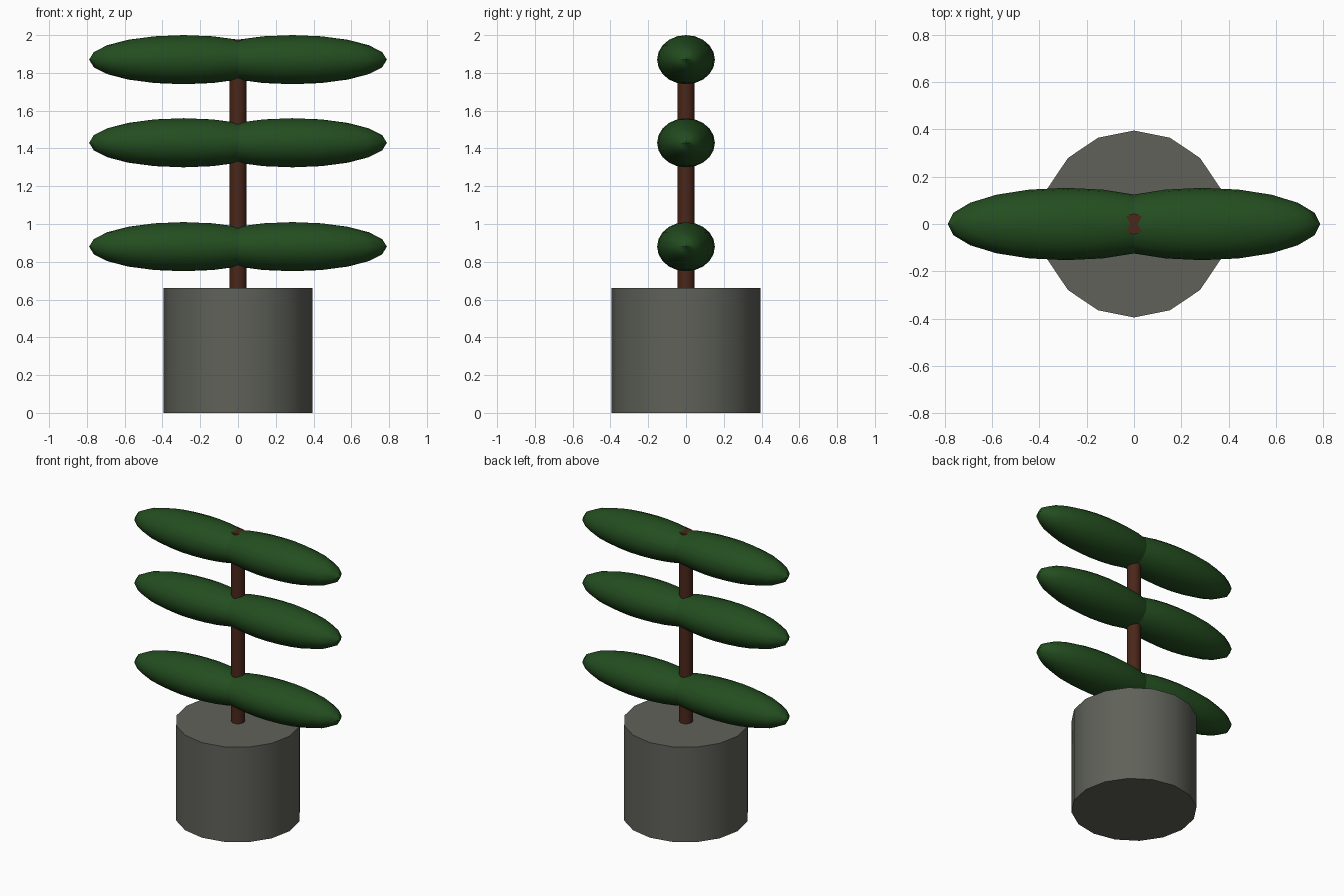
import bpy, math

if "Cube" in bpy.data.objects:
    bpy.data.objects.remove(bpy.data.objects["Cube"])


def material(name, rgb):
    m = bpy.data.materials.new(name)
    m.diffuse_color = (*rgb, 1)
    m.use_nodes = True
    m.node_tree.nodes["Principled BSDF"].inputs["Base Color"].default_value = m.diffuse_color
    return m


GREY = material("stone", (0.115, 0.12, 0.10))
BROWN = material("bark", (0.07, 0.02, 0.01))
GREEN = material("leaf", (0.017, 0.075, 0.014))


def finish(name, mat):
    ob = bpy.context.object
    ob.name = name
    ob.data.materials.append(mat)
    bpy.ops.object.shade_smooth_by_angle(angle=math.radians(40))
    return ob


def cylinder(name, r, z0, z1, mat):
    bpy.ops.mesh.primitive_cylinder_add(vertices=16, radius=r, depth=z1 - z0,
                                        location=(0, 0, (z0 + z1) / 2))
    return finish(name, mat)


# Pot and trunk (trunk tip just breaks through the top foliage crease)
cylinder("pot", 0.395, 0, 0.66, GREY)
cylinder("trunk", 0.044, 0.64, 1.978, BROWN)

# Three tiers of paired ellipsoid foliage
for tier, z in enumerate((0.88, 1.43, 1.87), 1):
    for side, sx in (("left", -1), ("right", 1)):
        bpy.ops.mesh.primitive_uv_sphere_add(segments=20, ring_count=10, radius=1,
                                             location=(sx * 0.288, 0, z))
        ob = bpy.context.object
        ob.scale = (0.5, 0.153, 0.13)
        bpy.ops.object.transform_apply(location=False, rotation=False, scale=True)
        finish(f"foliage_{side}_{tier}", GREEN).data.shade_smooth()
